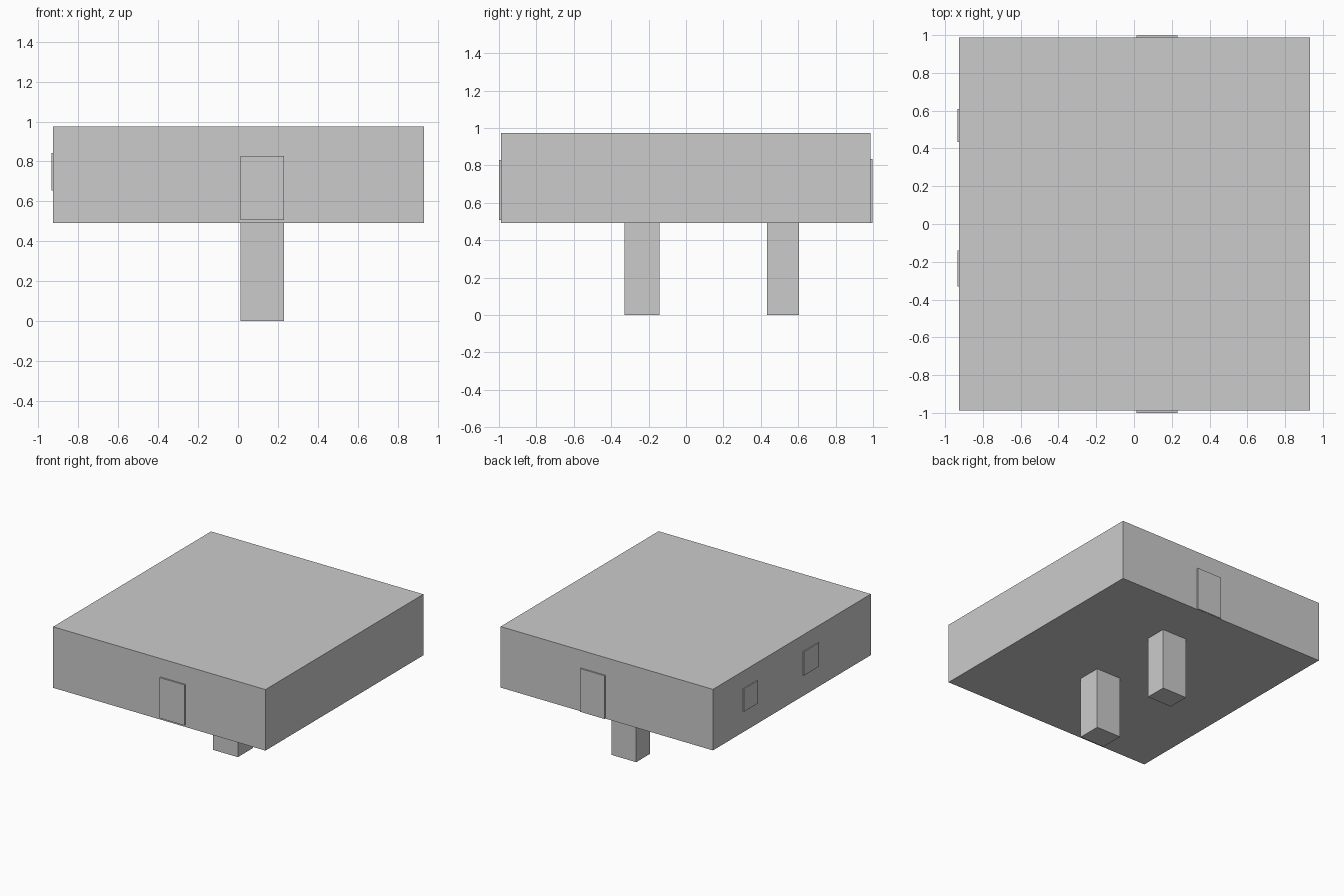
import bpy

if "Cube" in bpy.data.objects:
    bpy.data.objects.remove(bpy.data.objects["Cube"])


def box(name, x, y, z):
    """Axis-aligned box from (min, max) ranges."""
    bpy.ops.mesh.primitive_cube_add(size=1, location=[(a + b) / 2 for a, b in (x, y, z)])
    ob = bpy.context.object
    ob.name = name
    ob.scale = [b - a for a, b in (x, y, z)]
    bpy.ops.object.transform_apply(location=False, rotation=False, scale=True)
    return ob


SHARED_X = (0.013, 0.23)   # doors and posts line up

# Main block
box("main_block", (-0.927, 0.932), (-0.988, 0.987), (0.491, 0.974))

# Supporting posts under the block
box("front_post", SHARED_X, (-0.33, -0.142), (0, 0.491))
box("back_post", SHARED_X, (0.432, 0.604), (0, 0.491))

# Thin door panels on front and back
box("front_door", SHARED_X, (-1.0, -0.98), (0.507, 0.828))
box("back_door", SHARED_X, (0.98, 0.998), (0.492, 0.834))

# Thin window panels on the left wall
for name, y, z in (("front_window", (-0.33, -0.14), (0.655, 0.843)),
                   ("back_window", (0.435, 0.608), (0.655, 0.835))):
    box(name, (-0.935, -0.92), y, z)
